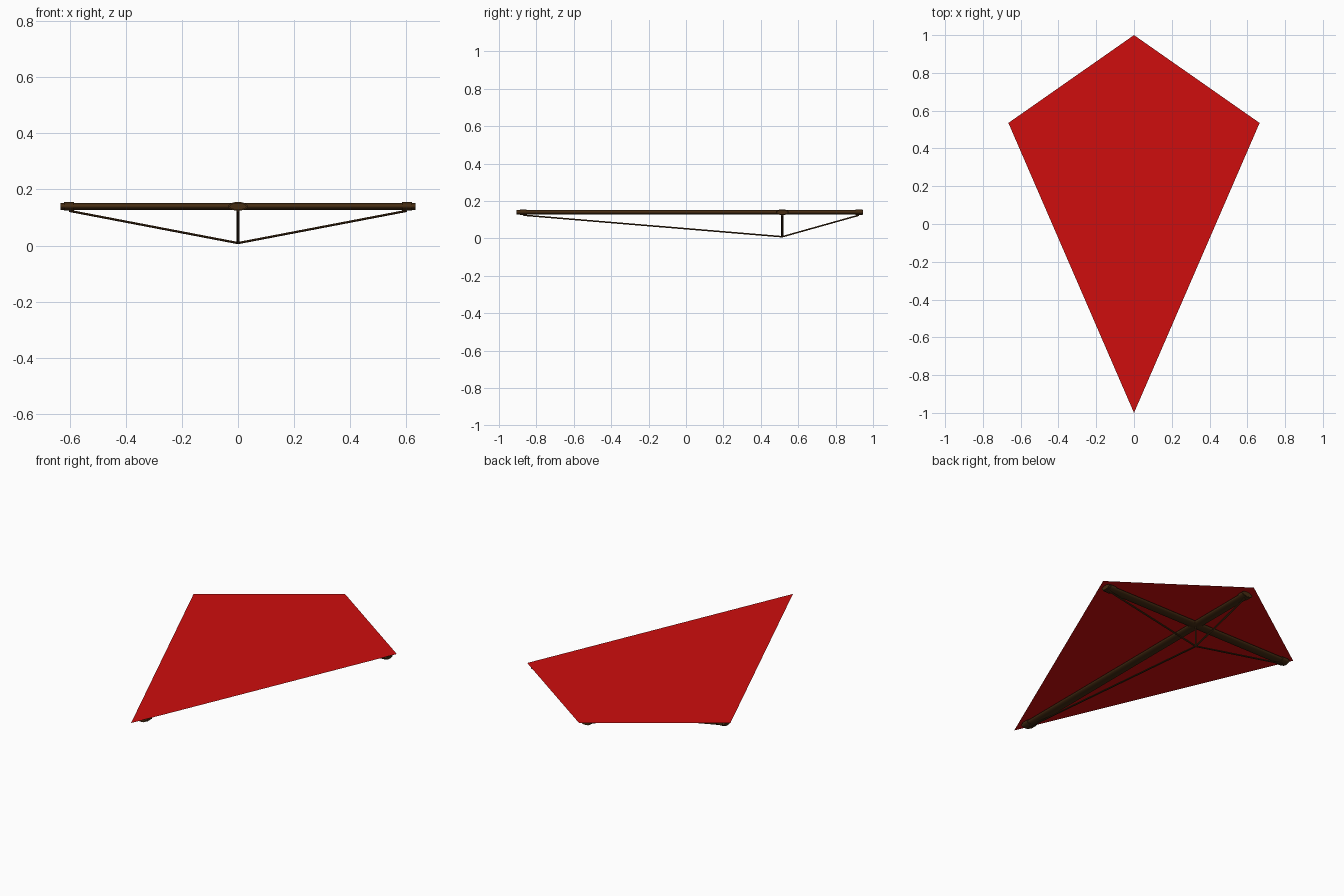
import bpy
from mathutils import Vector

cube = bpy.data.objects.get("Cube")
if cube:
    bpy.data.objects.remove(cube)


def material(name, color):
    m = bpy.data.materials.new(name)
    m.use_nodes = True
    m.diffuse_color = (*color, 1)
    m.node_tree.nodes["Principled BSDF"].inputs["Base Color"].default_value = (*color, 1)
    return m


red = material("red cloth", (0.62, 0.004, 0.004))
wood = material("dark wood", (0.06, 0.025, 0.006))

SPAR_Z, SAIL_Z = 0.14, 0.157
CROSS_Y = 0.515


def rod(name, start, end, width, height, sides=20):
    """Smooth oval rod from start to end; height is measured upward."""
    a, b = Vector(start), Vector(end)
    bpy.ops.mesh.primitive_cylinder_add(vertices=sides, radius=0.5, depth=1, location=(a + b) / 2)
    ob = bpy.context.object
    ob.name = name
    ob.scale = (width, height, (b - a).length)
    ob.rotation_euler = (b - a).to_track_quat('Z', 'Y').to_euler()
    ob.data.materials.append(wood)
    bpy.ops.object.shade_smooth_by_angle()
    return ob


# Flat cloth sail
mesh = bpy.data.meshes.new("sail")
mesh.from_pydata([(0, -1, SAIL_Z), (0.665, 0.535, SAIL_Z), (0, 1, SAIL_Z), (-0.665, 0.535, SAIL_Z)],
                 [], [(0, 1, 2, 3)])
mesh.materials.append(red)
bpy.context.collection.objects.link(bpy.data.objects.new("sail", mesh))

# Crossed oval spars
rod("long_spar", (0, -0.905, SPAR_Z), (0, 0.945, SPAR_Z), 0.06, 0.025)
rod("cross_spar", (-0.632, CROSS_Y, SPAR_Z), (0.632, CROSS_Y, SPAR_Z), 0.06, 0.025)

# Bindings near the spar tips, each with a bridle string down to the tow point
tow = Vector((0, CROSS_Y, 0.009))
tips = {"front": (0, -0.87), "back": (0, 0.925), "left": (0.602, CROSS_Y), "right": (-0.602, CROSS_Y)}
for side, (x, y) in tips.items():
    tip = Vector((x, y, SPAR_Z))
    along = Vector((x, y - CROSS_Y, 0)).normalized() * 0.018
    rod(side + "_binding", tip - along, tip + along, 0.07, 0.031)
    rod(side + "_string", tip - Vector((0, 0, 0.016)), tow, 0.012, 0.008, 8)

# Middle string
rod("middle_string", (0, CROSS_Y, SPAR_Z), tow, 0.01, 0.01, 8)
